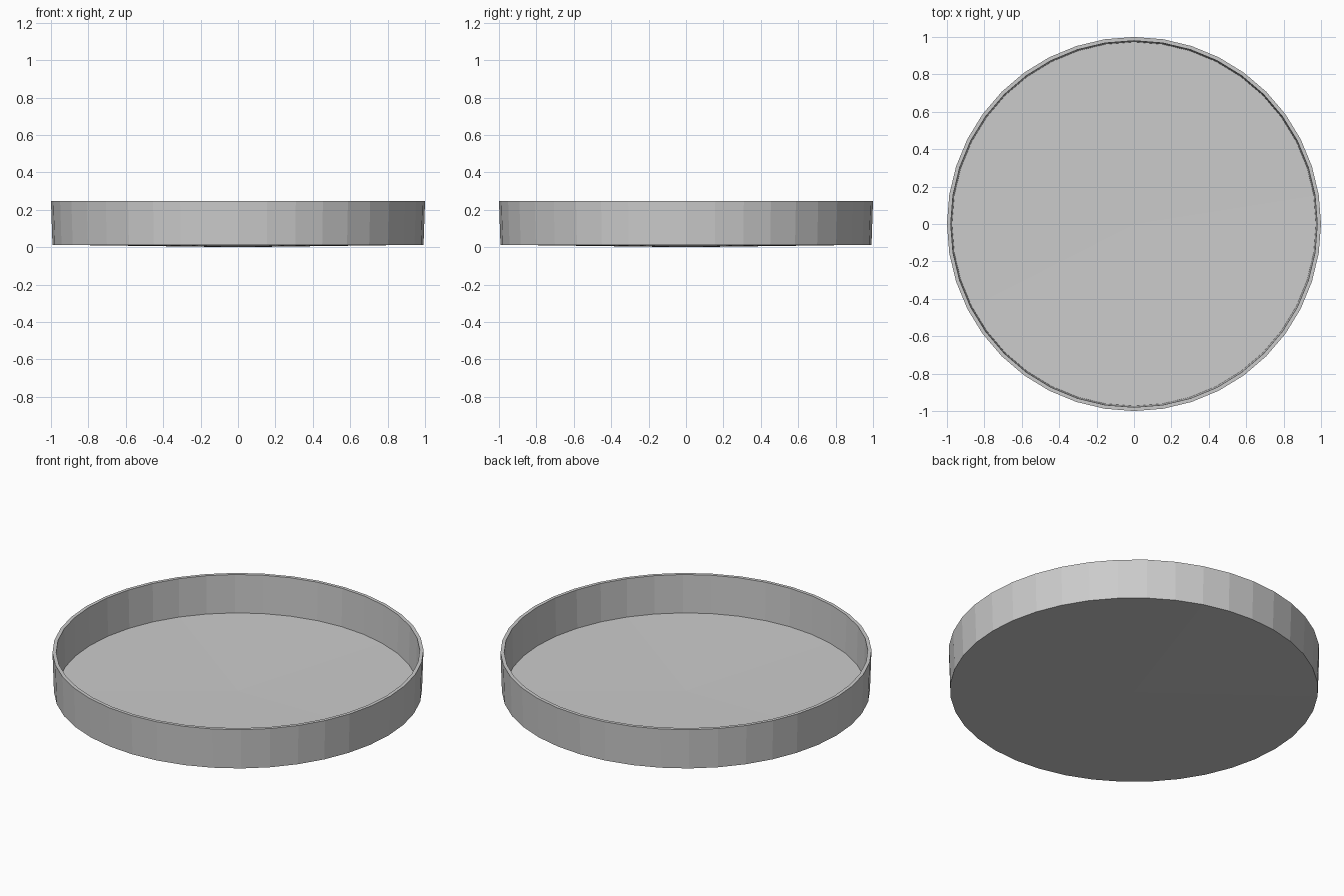
import bpy, bmesh
from math import sin, cos, tau

if "Cube" in bpy.data.objects:
    bpy.data.objects.remove(bpy.data.objects["Cube"])

SIDES = 40

# Cross-section (radius, height): underside centre, outer wall, rim, inner wall, floor centre
profile = [(0, 0.0), (0.992, 0.013), (1.0, 0.247), (0.98, 0.247), (0.973, 0.022), (0, 0.012)]

bm = bmesh.new()

def ring(r, z):
    if r == 0:
        return [bm.verts.new((0, 0, z))] * SIDES
    return [bm.verts.new((r * cos(tau * i / SIDES), r * sin(tau * i / SIDES), z))
            for i in range(SIDES)]

# Spin the section into a closed flat-faced dish
rings = [ring(r, z) for r, z in profile]
for a, b in zip(rings, rings[1:]):
    for i in range(SIDES):
        j = (i + 1) % SIDES
        bm.faces.new(dict.fromkeys((a[i], a[j], b[j], b[i])))
bmesh.ops.recalc_face_normals(bm, faces=bm.faces)

mesh = bpy.data.meshes.new("shallow_dish")
bm.to_mesh(mesh)
bm.free()
bpy.context.collection.objects.link(bpy.data.objects.new("shallow_dish", mesh))
